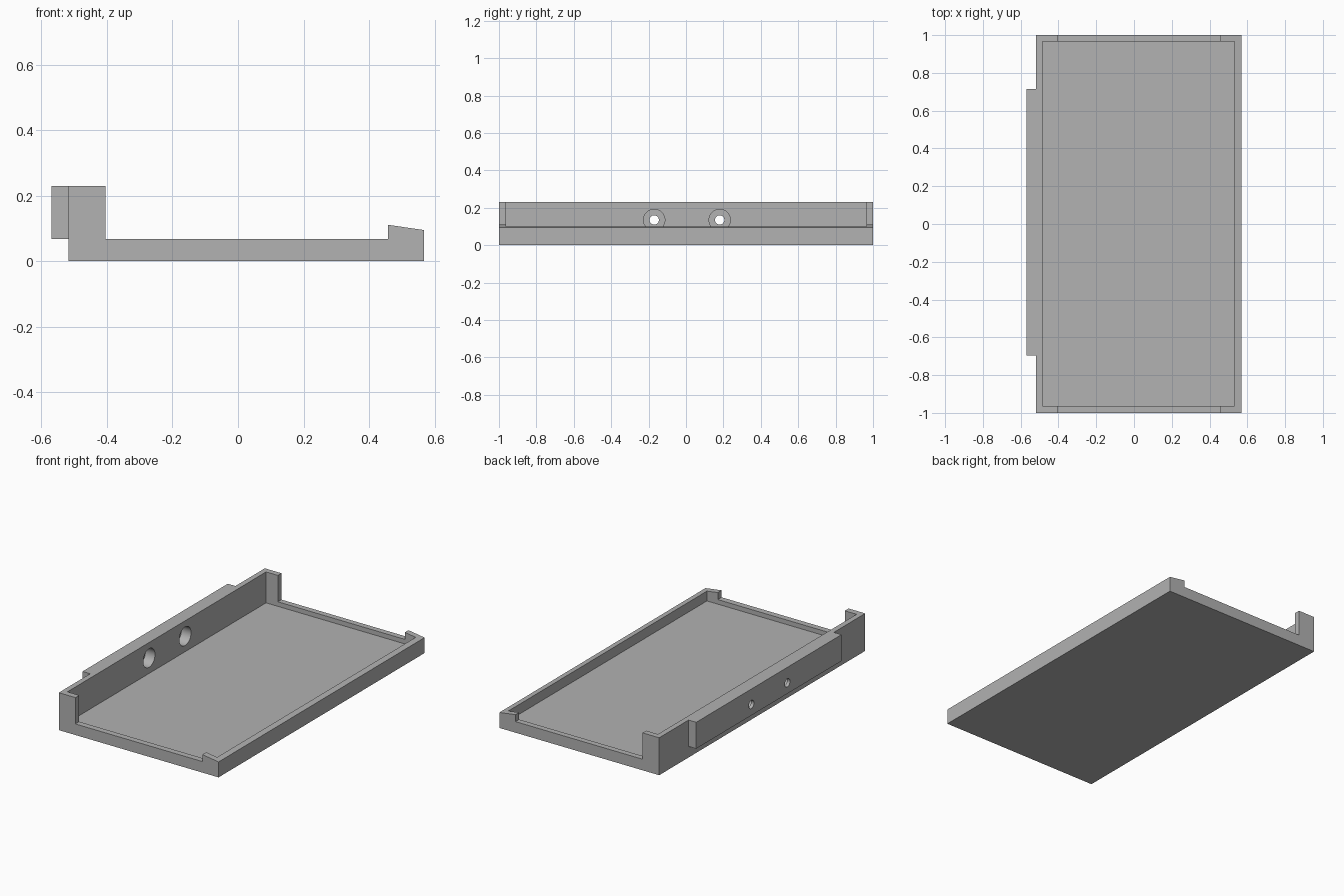
import bpy
import bmesh
import math

cube = bpy.data.objects.get("Cube")
if cube:
    bpy.data.objects.remove(cube, do_unlink=True)

grey = bpy.data.materials.new("plain grey")
grey.use_nodes = True
colour = (0.445, 0.445, 0.445, 1)
grey.diffuse_color = colour
grey.node_tree.nodes["Principled BSDF"].inputs["Base Color"].default_value = colour


def extrude_profile(name, points, y0, y1):
    """Extrude an x-z outline along y."""
    bm = bmesh.new()
    face = bm.faces.new([bm.verts.new((x, y0, z)) for x, z in points])
    result = bmesh.ops.extrude_face_region(bm, geom=[face])
    verts = [v for v in result["geom"] if isinstance(v, bmesh.types.BMVert)]
    bmesh.ops.translate(bm, verts=verts, vec=(0, y1 - y0, 0))
    bmesh.ops.recalc_face_normals(bm, faces=bm.faces)
    mesh = bpy.data.meshes.new(name)
    bm.to_mesh(mesh)
    bm.free()
    mesh.materials.append(grey)
    obj = bpy.data.objects.new(name, mesh)
    bpy.context.collection.objects.link(obj)
    return obj


def box(name, x0, x1, y0, y1, z0, z1):
    return extrude_profile(name, [(x0, z0), (x1, z0), (x1, z1), (x0, z1)], y0, y1)


def bore(name, radius, x0, x1, y, z):
    """Cylinder lying along x."""
    bpy.ops.mesh.primitive_cylinder_add(
        vertices=48, radius=radius, depth=x1 - x0,
        location=((x0 + x1) / 2, y, z), rotation=(0, math.pi / 2, 0))
    obj = bpy.context.object
    obj.name = name
    obj.data.materials.append(grey)
    return obj


def combine(target, tool, operation):
    """Apply a boolean and discard the tool object."""
    mod = target.modifiers.new(operation.title(), "BOOLEAN")
    mod.operation = operation
    mod.solver = "EXACT"
    mod.object = tool
    bpy.context.view_layer.update()
    bpy.context.view_layer.objects.active = target
    bpy.ops.object.modifier_apply(modifier=mod.name)
    bpy.data.objects.remove(tool, do_unlink=True)


# Tray body: tall left edge, low ends, sloped right lip
LEFT, RIGHT, TOP, RIM = -0.518, 0.568, 0.23, 0.068
tray = extrude_profile("tray", [
    (LEFT, 0), (RIGHT, 0), (RIGHT, 0.095), (0.458, 0.111),
    (0.458, RIM), (-0.405, RIM), (-0.405, TOP), (LEFT, TOP)], -1, 1)

# Thickened mounting pad on the outside of the tall wall
combine(tray, box("mounting_pad", -0.57, -0.5, -0.695, 0.715, RIM, TOP), "UNION")

# Hollow interior
combine(tray, box("cavity", -0.485, 0.532, -0.963, 0.965, 0.04, 0.5), "DIFFERENCE")

# Two screw holes, wide on the inside and narrow on the outside
for y in (-0.17, 0.18):
    combine(tray, bore("screw_hole", 0.025, -0.7, -0.45, y, 0.135), "DIFFERENCE")
    combine(tray, bore("screw_head_recess", 0.057, -0.55, -0.45, y, 0.135), "DIFFERENCE")

bpy.ops.object.select_all(action="DESELECT")
tray.select_set(True)
bpy.context.view_layer.objects.active = tray
bpy.ops.object.shade_smooth_by_angle(angle=math.radians(30))
